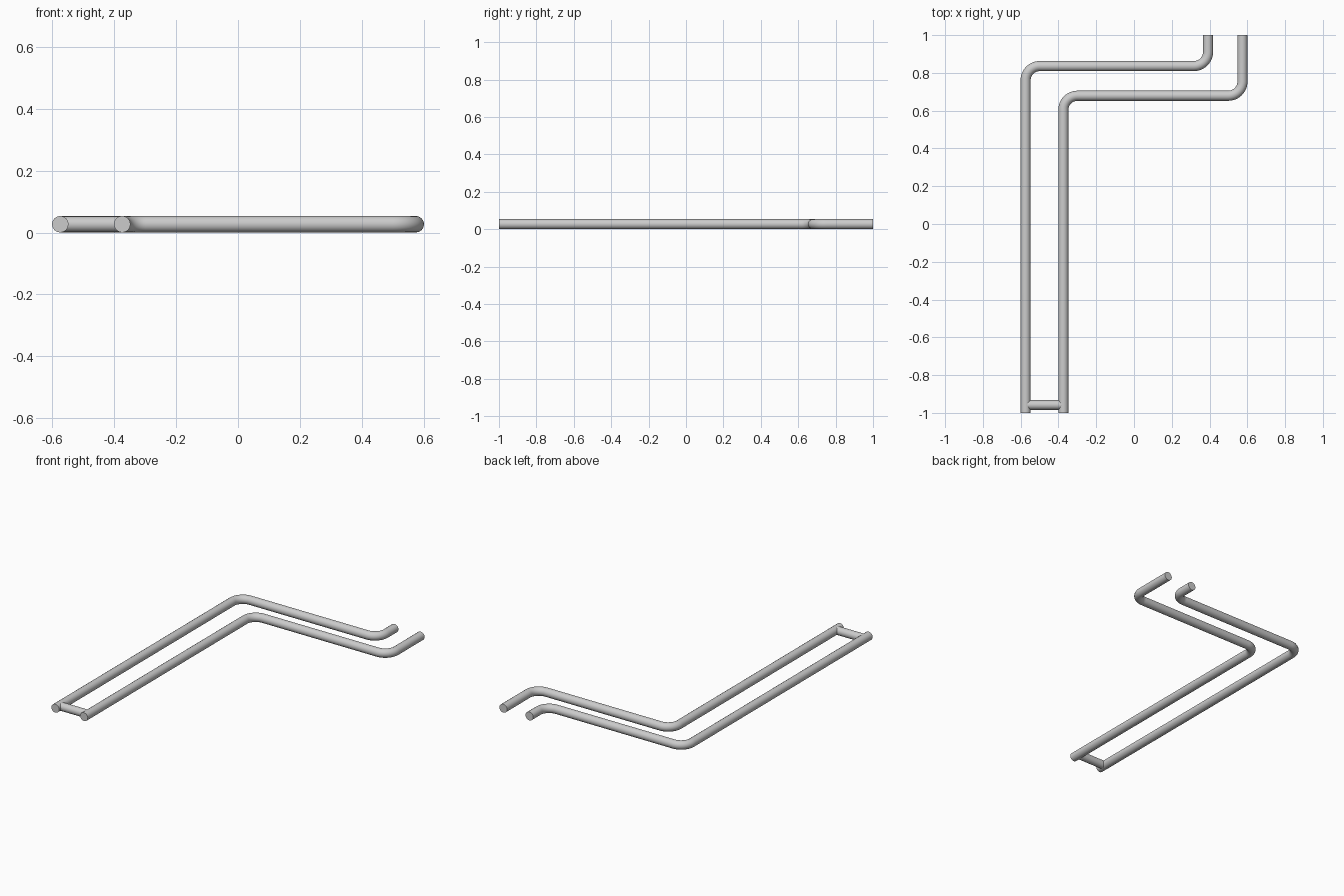
import bpy
from math import radians
from mathutils import Vector

if "Cube" in bpy.data.objects:
    bpy.data.objects.remove(bpy.data.objects["Cube"])

R = 0.0268      # tube radius
BEND = 0.075    # centreline bend radius


def rounded(corners):
    """Replace each inner 90 degree corner with an arc."""
    pts = [Vector(c) for c in corners]
    path = [pts[0]]
    for a, b, c in zip(pts, pts[1:], pts[2:]):
        u, v = (a - b).normalized(), (c - b).normalized()
        centre = b + (u + v) * BEND
        n = 12
        for i in range(n + 1):
            d = (-v).slerp(-u, i / n)
            path.append(centre + d * BEND)
    return path + [pts[-1]]


def tube(name, path, radius):
    cu = bpy.data.curves.new(name, 'CURVE')
    cu.dimensions = '3D'
    cu.bevel_depth = radius
    cu.bevel_resolution = 6
    cu.use_fill_caps = True
    sp = cu.splines.new('POLY')
    sp.points.add(len(path) - 1)
    for p, co in zip(sp.points, path):
        p.co = (*co, 1)
    ob = bpy.data.objects.new(name, cu)
    bpy.context.collection.objects.link(ob)
    bpy.ops.object.select_all(action='DESELECT')
    bpy.context.view_layer.objects.active = ob
    ob.select_set(True)
    bpy.ops.object.convert(target='MESH')
    bpy.ops.object.shade_smooth_by_angle(angle=radians(40))


# Two double-bent rails
for name, x0, y_mid, x1 in (("outer_rail", -0.574, 0.836, 0.392),
                            ("inner_rail", -0.374, 0.679, 0.574)):
    tube(name, rounded([(x0, -1, R), (x0, y_mid, R), (x1, y_mid, R), (x1, 1, R)]), R)

# Short crossbar joining the rails at the front
tube("crossbar", [(-0.574, -0.958, R), (-0.374, -0.958, R)], 0.0255)
